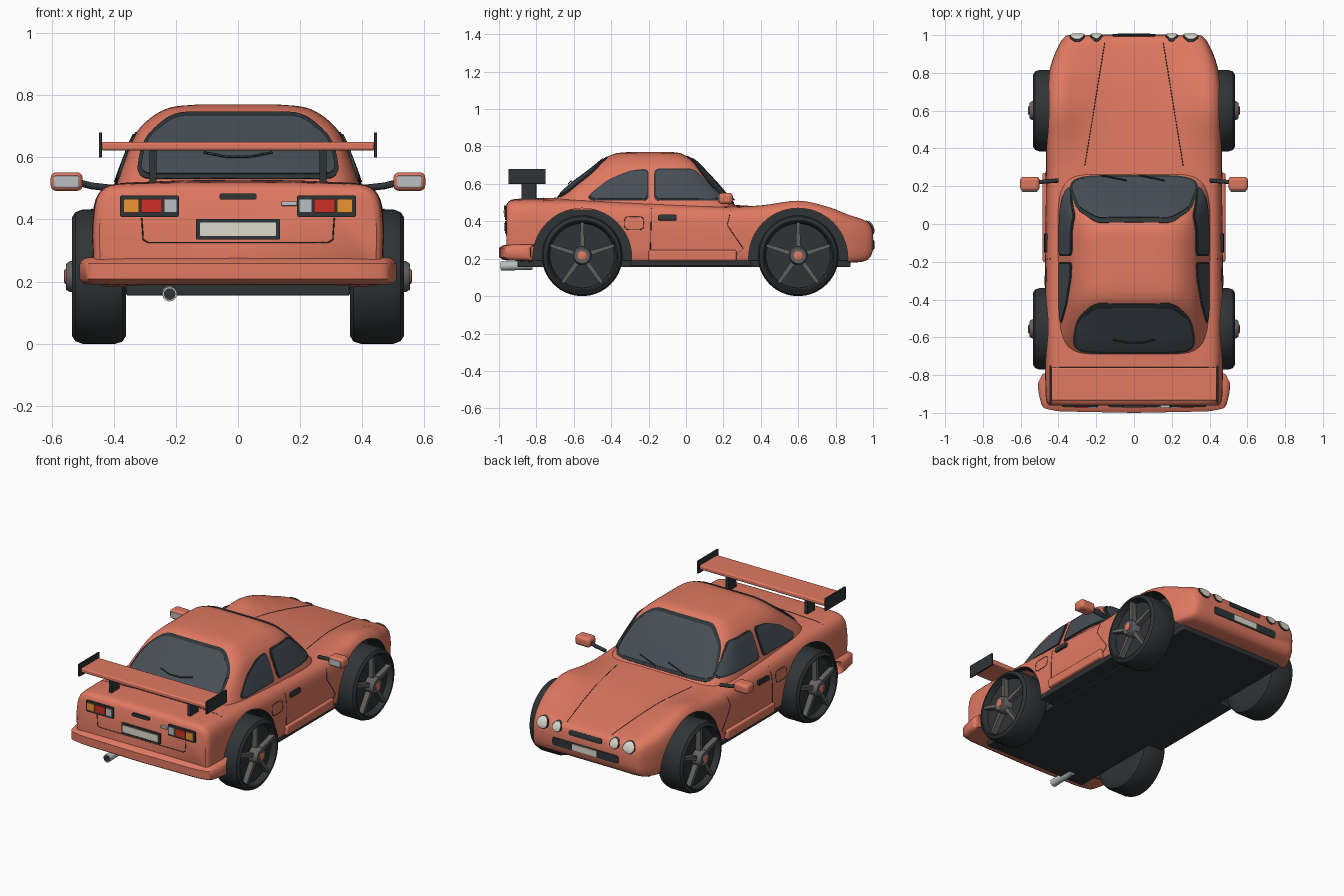
import bpy, bmesh
from math import sin, cos, pi, radians, copysign
from mathutils import Vector as V
from mathutils.bvhtree import BVHTree

if "Cube" in bpy.data.objects:
    bpy.data.objects.remove(bpy.data.objects["Cube"])

def mat(name, *c):
    m = bpy.data.materials.new(name)
    m.diffuse_color = (*c, 1)
    m.use_nodes = True
    m.node_tree.nodes["Principled BSDF"].inputs["Base Color"].default_value = m.diffuse_color
    return m
RED, DARK = mat("paint", .74, .19, .12), mat("rubber", .028, .034, .037)
GLASS, GREY = mat("glass", .06, .075, .09), mat("grey_metal", .12, .12, .12)
CREAM, SILVER = mat("cream", .72, .70, .60), mat("silver", .5, .52, .53)
ORANGE, LAMP = mat("orange_lamp", .85, .3, .03), mat("red_lamp", .6, .03, .02)

def finish(name, bm, mats, mirror=False, angle=35, bevel=0):
    me = bpy.data.meshes.new(name)
    bm.to_mesh(me)
    for m in mats:
        me.materials.append(m)
    me.shade_smooth()
    me.set_sharp_from_angle(angle=radians(angle))
    ob = bpy.data.objects.new(name, me)
    bpy.context.collection.objects.link(ob)
    if bevel:
        b = ob.modifiers.new("bevel", 'BEVEL')
        b.width, b.segments = bevel, 3
    if mirror:
        ob.modifiers.new("mirror", 'MIRROR').use_mirror_merge = False
    return ob

def spline(rows, n):
    """Catmull-Rom through rows of numbers, n steps per span."""
    rows = [V(r) for r in rows]
    p = [rows[0] * 2 - rows[1]] + rows + [rows[-1] * 2 - rows[-2]]
    out = []
    for i in range(1, len(p) - 2):
        for k in range(n):
            t = k / n
            a, b, c, d = p[i - 1:i + 3]
            out.append((b * 2 + (c - a) * t + (a * 2 - b * 5 + c * 4 - d) * t * t
                        + (b * 3 - a - c * 3 + d) * t ** 3) * .5)
    return out + [rows[-1]]

def skin(rings, bm=None):
    """Closed solid through equal rings of points."""
    bm = bm or bmesh.new()
    vs = [[bm.verts.new(p) for p in r] for r in rings]
    n = len(vs[0])
    for a, b in zip(vs, vs[1:]):
        for i in range(n):
            bm.faces.new((a[i], a[(i + 1) % n], b[(i + 1) % n], b[i]))
    bm.faces.new(vs[0][::-1])
    bm.faces.new(vs[-1])
    bmesh.ops.recalc_face_normals(bm, faces=bm.faces)
    return bm

def lathe(profile, y, z, n=48, bm=None):
    return skin([[(x, y + r * sin(2 * pi * i / n), z + r * cos(2 * pi * i / n)) for i in range(n)]
                 for x, r in profile], bm)

def box(name, lo, hi, m, bevel=0.006, mirror=False):
    bm = skin([[(x, lo[1], z), (x, hi[1], z), (x, hi[1], hi[2]), (x, lo[1], hi[2])]
               for x in (lo[0], hi[0]) for z in (lo[2],)])
    return finish(name, bm, [m], mirror, bevel=bevel)

def tube(name, pts, r, m, mirror=False):
    cu = bpy.data.curves.new(name, 'CURVE')
    cu.dimensions, cu.bevel_depth, cu.use_fill_caps = '3D', r, True
    cu.bevel_resolution = 4 if r > .005 else 0
    s = cu.splines.new('POLY')
    s.points.add(len(pts) - 1)
    for q, p in zip(s.points, pts):
        q.co = (*p, 1)
    cu.materials.append(m)
    ob = bpy.data.objects.new(name, cu)
    bpy.context.collection.objects.link(ob)
    if mirror:
        ob.modifiers.new("mirror", 'MIRROR').use_mirror_merge = False

def project(tree, p, axis, sgn, off):
    """Drop a 2D point along an axis onto a surface."""
    o = list(p)
    o.insert(axis, sgn * 3)
    d = V((0, 0, 0))
    d[axis] = -sgn
    hit, nor = tree.ray_cast(V(o), d)[:2]
    if hit is None:
        o[axis] = sgn * .3
        hit, nor = tree.find_nearest(V(o))[:2]
    return hit + nor * off

def rounded(pts, r, step=.03):
    """Round the corners of an outline and split its long edges."""
    pts, out = [V(p) for p in pts], []
    for i, p in enumerate(pts):
        ends = [p + (q - p) * min(.45, r / (q - p).length) for q in (pts[i - 1], pts[(i + 1) % len(pts)])]
        out += [ends[0] * (1 - t) ** 2 + p * 2 * t * (1 - t) + ends[1] * t * t for t in (0, .25, .5, .75, 1)]
    return split(out + out[:1], step)[:-1]

def split(pts, step=.03):
    out = []
    for a, b in zip(pts, pts[1:]):
        k = int((b - a).length / step) + 1
        out += [a.lerp(b, j / k) for j in range(k)]
    return out + [pts[-1]]

def panel(name, tree, pts, axis, sgn, m, off=.005, r=.02, mirror=False, frame=None):
    """Thin plate lying on a surface; frame=(inset, material) adds an inner plate."""
    lo = V([min(p[i] for p in pts) for i in (0, 1)])
    hi = V([max(p[i] for p in pts) for i in (0, 1)])
    c, out, bm = (lo + hi) / 2, rounded(pts, r), bmesh.new()
    rings = [[project(tree, c + (p - c) * k, axis, sgn, o) for p in out]
             for k, o in ((1, -.006), (1, off), (.85, off), (.65, off), (.4, off), (.15, off))]
    skin(rings, bm)
    bm.faces.ensure_lookup_table()
    finish(name, bm, [m], mirror)
    if frame:
        s = [1 - 2 * frame[0] / (hi[i] - lo[i]) for i in (0, 1)]
        panel(name + "_inner", tree, [[c[i] + (p[i] - c[i]) * s[i] for i in (0, 1)] for p in pts],
              axis, sgn, frame[1], off + .004, r * .8, mirror)

def seam(name, tree, pts, axis, sgn, mirror=False, r=.002, off=0):
    tube(name, [project(tree, p, axis, sgn, off) for p in split([V(p) for p in pts])], r, DARK, mirror)

def rect(x0, x1, z0, z1):
    return [(x0, z0), (x1, z0), (x1, z1), (x0, z1)]

def oval(x, z, rx, rz):
    return [(x + rx * cos(i * pi / 6), z + rz * sin(i * pi / 6)) for i in range(12)]

# body shell: stations of y, half width, bottom, fender top, centre top
stations = [(-.96, .445, .21, .485, .49), (-.945, .46, .20, .505, .508), (-.90, .467, .19, .515, .52),
            (-.72, .47, .18, .515, .525), (-.55, .47, .175, .512, .528), (-.3, .47, .175, .50, .515),
            (0, .467, .175, .487, .50), (.25, .465, .175, .477, .488), (.42, .465, .175, .487, .475),
            (.6, .467, .175, .51, .46), (.75, .46, .175, .48, .44), (.87, .43, .18, .435, .418),
            (.95, .395, .187, .408, .40), (.985, .372, .21, .385, .385), (1, .35, .245, .355, .358)]
sections = []
for y, w, b, f, c in spline(stations, 5):
    h = f - b
    half = spline([(0, b), (.5 * w, b), (w - .04, b), (w - .006, b + .1 * h), (w, b + .35 * h), (w, b + .62 * h),
                   (.975 * w, b + .85 * h), (.91 * w, b + .965 * h), (.8 * w, f), (.6 * w, (f + c) / 2),
                   (.35 * w, c), (0, c)], 3)
    sections.append([(p[0], y, p[1]) for p in half] + [(-p[0], y, p[1]) for p in half[-2:0:-1]])
bm = skin(sections)
BODY = BVHTree.FromBMesh(bm)
body = finish("body", bm, [RED, DARK])

# wheel arches cut out of the shell
AXLES = (-.555, .6)
cut = bmesh.new()
for y in AXLES:
    for s in (-1, 1):
        lathe([(s * .33, .265), (s * .62, .265)], y, .205, 56, cut)
for f in cut.faces:
    f.material_index = 1
cutter = finish("arch_cutter", cut, [RED, DARK])
mod = body.modifiers.new("arches", 'BOOLEAN')
mod.operation, mod.solver, mod.object = 'DIFFERENCE', 'EXACT', cutter
bpy.context.view_layer.objects.active = body
bpy.ops.object.modifier_apply(modifier=mod.name)
bpy.data.objects.remove(cutter)
body.data.set_sharp_from_angle(angle=radians(35))

# cabin: rounded plan outlines stacked in z (z, rear y, front y, half width)
cabin_rows = [(.46, -.74, .29, .41), (.48, -.725, .27, .405), (.53, -.685, .225, .388), (.6, -.61, .165, .362),
              (.675, -.51, .095, .33), (.72, -.455, .05, .29), (.75, -.41, 0, .245), (.764, -.37, -.03, .20),
              (.77, -.31, -.07, .13)]
def power(v):
    return copysign(abs(v) ** (1 / 3), v)
bm = skin([[(w * power(cos(t)), (a + b) / 2 + (b - a) / 2 * power(sin(t)), z)
            for t in [2 * pi * i / 96 for i in range(96)]] for z, a, b, w in spline(cabin_rows, 4)])
CABIN = BVHTree.FromBMesh(bm)
finish("cabin", bm, [RED])

# windows
panel("windscreen", CABIN, [(-.35, .495), (.35, .495), (.30, .67), (.21, .746), (-.21, .746), (-.30, .67)],
      1, 1, DARK, .004, .05, frame=(.014, GLASS))
panel("rear_window", CABIN, [(-.33, .53), (.33, .53), (.305, .66), (.21, .744), (-.21, .744), (-.305, .66)],
      1, -1, DARK, .004, .05, frame=(.014, GLASS))
panel("door_window", CABIN, [(-.17, .51), (.20, .51), (.18, .54), (.04, .68), (-.17, .68)],
      0, 1, DARK, .004, .03, True, (.009, GLASS))
panel("quarter_window", CABIN, [(-.20, .51), (-.20, .68), (-.30, .67), (-.42, .62), (-.53, .53), (-.50, .51)],
      0, 1, DARK, .004, .03, True, (.009, GLASS))
for x in (-.17, .03):
    seam("front_wiper", CABIN, [(x, .505), (x + .13, .535)], 1, 1, r=.004, off=.014)
seam("rear_wiper", CABIN, [(-.11, .605), (-.04, .592), (.04, .592), (.11, .605)], 1, -1, r=.004, off=.014)

# wheels
for name, y in zip(("rear", "front"), AXLES):
    finish(name + "_tyre", lathe([(.36, .15), (.36, .19), (.372, .209), (.395, .216), (.50, .216), (.523, .208),
           (.535, .19), (.532, .183), (.52, .178), (.497, .172), (.495, .03)], y, .216, 64), [DARK], True)
    bm = lathe([(.49, .05), (.54, .05), (.553, .042), (.553, .02)], y, .216, 32)
    for k in range(5):
        a = k * 2 * pi / 5
        u, v = V((0, sin(a), cos(a))), V((0, cos(a), -sin(a)))
        skin([[V((x, y, .216)) + u * r + v * w * s for x, s in ((.49, -1), (.528, -1), (.528, 1), (.49, 1))]
              for r, w in ((.03, .013), (.178, .009))], bm)
    finish(name + "_wheel_spokes", bm, [GREY], True)
    finish(name + "_hub_cap", lathe([(.54, .024), (.557, .024), (.56, .018)], y, .216, 24), [RED], True)

# rear bumper, underbody and sills
plan = [(.512, -.83), (.505, -.90), (.485, -.975), (.40, -.992), (0, -1)]
plan = rounded(plan + [(-x, y) for x, y in plan[-2::-1]], .025)
finish("rear_bumper", skin([[(p[0] * k, p[1] * k + (k - 1) * -.83 * .2, z) for p in plan] for z, k in
       ((.19, .965), (.196, .985), (.208, 1), (.258, 1), (.27, .985), (.277, .96))]), [RED], angle=50)
box("underbody", (-.36, -.90, .155), (.36, .88, .19), DARK)
box("sill", (.34, -.30, .16), (.462, .345, .19), DARK, mirror=True)
box("side_skirt", (.44, -.20, .188), (.484, .27, .247), RED, .01, True)

# rear wing
box("wing_blade", (-.44, -.935, .622), (.44, -.76, .65), RED, .008)
box("wing_end_plate", (.438, -.95, .60), (.448, -.75, .68), DARK, .002, True)
box("wing_post", (.262, -.88, .50), (.285, -.80, .63), DARK, .003, True)

# mirrors
box("mirror_housing", (.50, .175, .492), (.603, .25, .552), RED, .018, True)
box("mirror_glass", (.512, .17, .503), (.592, .18, .541), SILVER, .004, True)
tube("mirror_arm", [(.40, .23, .50), (.47, .225, .508), (.52, .22, .52)], .011, DARK, True)

# tail lights, rear plate, handle, exhaust
panel("tail_light_frame", BODY, rect(.19, .38, .408, .478), 1, -1, DARK, .008, .008, True)
for name, a, b, m in (("reverse_lamp", .197, .238, SILVER), ("brake_lamp", .245, .313, LAMP),
                      ("indicator_lamp", .319, .368, ORANGE)):
    panel(name, BODY, rect(a, b, .422, .466), 1, -1, m, .014, .005, True)
panel("rear_plate", BODY, rect(-.135, .135, .335, .402), 1, -1, DARK, .008, .005, frame=(.012, CREAM))
panel("boot_handle", BODY, rect(-.06, .06, .464, .484), 1, -1, DARK, .012, .009)
box("boot_lock", (.14, -.975, .444), (.19, -.955, .458), SILVER, .003)
tube("exhaust_pipe", [(-.22, -.99, .16), (-.22, -.82, .165)], .024, SILVER)
tube("exhaust_bore", [(-.22, -.992, .16), (-.22, -.97, .16)], .019, DARK)

# headlights, grille and front plate
for name, x, rx, rz in (("outer", .30, .043, .036), ("inner", .20, .035, .031)):
    panel(name + "_headlight", BODY, oval(x, .367, rx, rz), 1, 1, DARK, .004, .01, True, (.007, CREAM))
panel("grille", BODY, rect(-.115, .115, .343, .373), 1, 1, DARK, .005, .014)
panel("lower_intake", BODY, rect(-.23, .23, .25, .30), 1, 1, DARK, .004, .015)
panel("front_plate", BODY, rect(-.085, .085, .255, .295), 1, 1, CREAM, .010, .004)

# panel seams, fuel flap and door handles
seam("bonnet_seam", BODY, [(.155, .96), (.26, .31)], 2, 1, True)
seam("boot_lid_seam", BODY, [(.31, .405), (.305, .335), (.29, .326), (-.29, .326), (-.305, .335), (-.31, .405)], 1, -1)
seam("boot_top_seam", BODY, [(-.42, -.76), (.42, -.76)], 2, 1)
seam("door_rear_seam", BODY, [(-.185, .47), (-.19, .25)], 0, 1, True)
seam("door_front_seam", BODY, [(.24, .46), (.22, .38), (.305, .255), (.26, .21)], 0, 1, True)
flap = rounded(rect(-.33, -.225, .355, .425), .025)
seam("fuel_flap_seam", BODY, flap + flap[:1], 0, 1, True)
panel("door_handle", BODY, rect(-.15, -.05, .405, .432), 0, 1, DARK, .012, .008, True)
